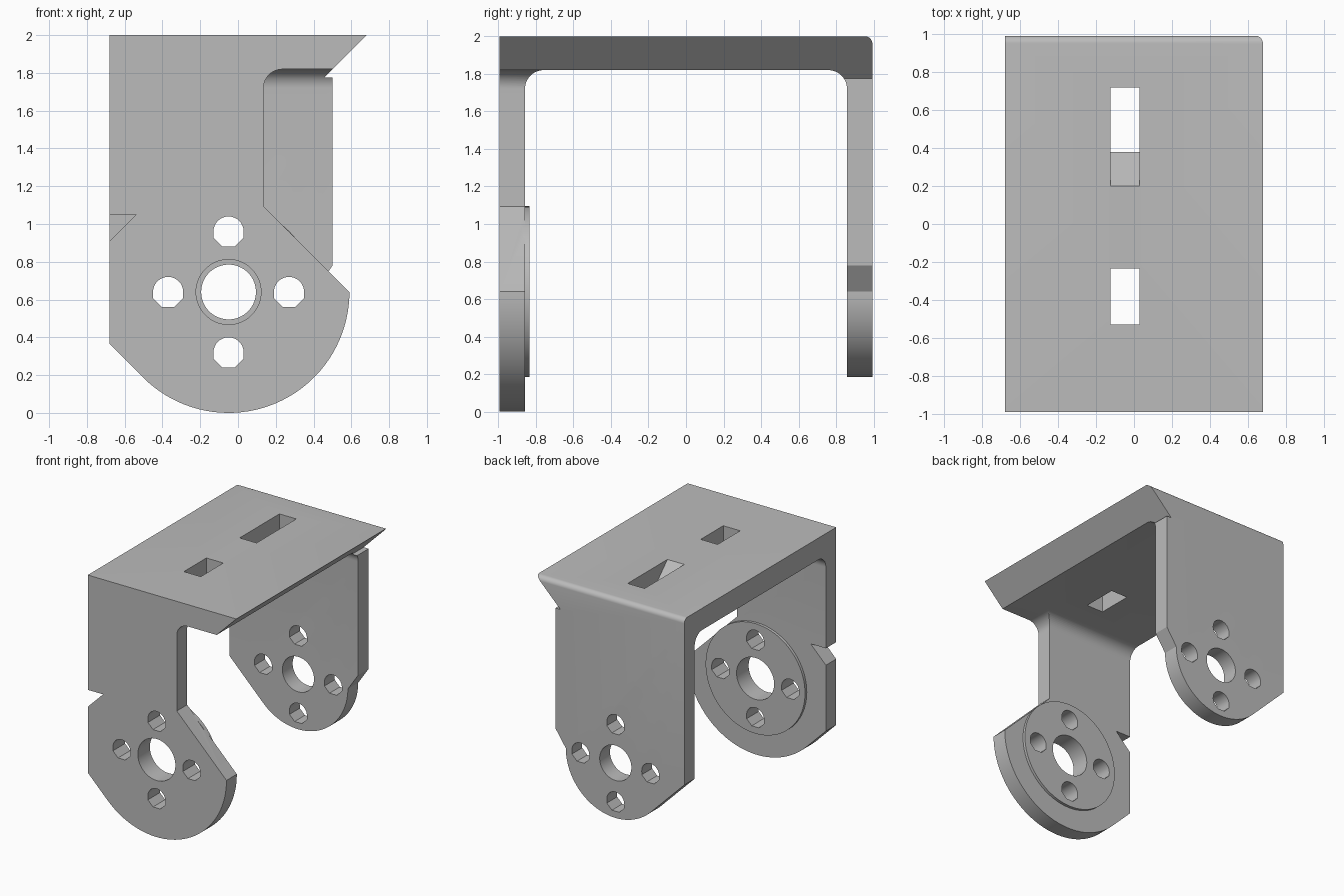
import bpy, bmesh
from math import cos, sin, radians, pi

cube = bpy.data.objects.get("Cube")
if cube:
    bpy.data.objects.remove(cube)

gray = bpy.data.materials.new("light_gray")
gray.use_nodes = True
color = (0.5, 0.5, 0.5, 1)
gray.diffuse_color = color
gray.node_tree.nodes["Principled BSDF"].inputs["Base Color"].default_value = color

CX, CZ = -0.05, 0.64      # hub axis
W, D = 0.68, 0.993        # half width and half depth
TOP, UNDER = 2.0, 1.82
INNER = 0.858             # inner face of both legs


def arc(cx, cy, r, a0, a1, n):
    return [(cx + r * cos(radians(a0 + (a1 - a0) * i / n)),
             cy + r * sin(radians(a0 + (a1 - a0) * i / n))) for i in range(n + 1)]


def circle(r, n=64):
    return arc(CX, CZ, r, 0, 360, n)[:-1]


def prism(name, points, lo, hi, axis="y"):
    """Extrude an outline: (x, z) along y, or (y, z) along x."""
    bm = bmesh.new()
    place = (lambda a, b: (a, lo, b)) if axis == "y" else (lambda a, b: (lo, a, b))
    face = bm.faces.new([bm.verts.new(place(*p)) for p in points])
    new = bmesh.ops.extrude_face_region(bm, geom=[face])["geom"]
    step = (0, hi - lo, 0) if axis == "y" else (hi - lo, 0, 0)
    bmesh.ops.translate(bm, vec=step, verts=[v for v in new if isinstance(v, bmesh.types.BMVert)])
    bmesh.ops.recalc_face_normals(bm, faces=bm.faces)
    mesh = bpy.data.meshes.new(name)
    bm.to_mesh(mesh)
    bm.free()
    mesh.materials.append(gray)
    ob = bpy.data.objects.new(name, mesh)
    bpy.context.collection.objects.link(ob)
    return ob


def combine(body, tool, operation="DIFFERENCE"):
    tool.hide_render = True
    mod = body.modifiers.new("combine", "BOOLEAN")
    mod.operation, mod.solver, mod.object = operation, "EXACT", tool
    bpy.context.view_layer.objects.active = body
    bpy.ops.object.modifier_apply(modifier=mod.name)
    bpy.data.objects.remove(tool)


# U-shaped body: rounded inside corners, small round on the rear top edge
f = 0.1
profile = [(-D, 0), (-D, TOP)]
profile += arc(D - 0.04, TOP - 0.04, 0.04, 90, 0, 8)
profile += [(D, 0), (INNER, 0)]
profile += arc(INNER - f, UNDER - f, f, 0, 90, 12)
profile += arc(-INNER + f, UNDER - f, f, 90, 180, 12)
profile += [(-INNER, 0)]
body = prism("u_bracket", profile, -W, W, "x")

# Sloped underside on the right edge of the top plate
combine(body, prism("edge_chamfer_cutter", [(0.72, 2.04), (0.455, 1.775), (0.9, 1.775)], -1.1, 1.1))

# Front leg outline: side opening, slanted shoulder, large round foot
front = [(0.9, UNDER - 0.0005)]
front += arc(0.235, UNDER - 0.1005, 0.1, 90, 180, 12)
front += [(0.135, 1.093)] + arc(CX, CZ, 0.64, 0, -135, 40)
front += [(-0.9, 0.585), (-0.9, -0.2), (0.9, -0.2)]
combine(body, prism("front_leg_cutter", front, -1.1, -0.7))

# Rear leg outline: straight edge, short taper, smaller round foot
rear = [(0.9, 1.8), (0.5, 1.8), (0.5, 0.78)] + arc(CX, CZ, 0.455, 0, -135, 40)
rear += [(-0.9, 0.846), (-0.9, -0.2), (0.9, -0.2)]
combine(body, prism("rear_leg_cutter", rear, 0.7, 1.1))

# Notch in the side of the front leg
combine(body, prism("notch_cutter", [(-0.9, 1.05), (-0.54, 1.05), (-0.9, 0.69)], -1.1, -0.7))

# Raised round pad on the inside of the front leg
combine(body, prism("round_pad", circle(0.455, 80), -INNER - 0.01, -0.835), "UNION")

# Centre holes
combine(body, prism("front_hub_cutter", circle(0.172), -1.1, -0.7))
combine(body, prism("rear_hub_cutter", circle(0.145), 0.7, 1.1))

# Screw holes: round above, faceted below
for k in range(4):
    hx, hz = CX + 0.32 * cos(k * pi / 2), CZ + 0.32 * sin(k * pi / 2)
    hole = arc(hx, hz, 0.08, 0, 180, 16) + arc(hx, hz, 0.086, 202.5, 337.5, 3)
    combine(body, prism("screw_hole_cutter", hole, -1.1, 1.1))

# Slots in the top plate, the rear one with a ramped end
slots = ([(-0.53, 1.7), (-0.235, 1.7), (-0.235, 2.1), (-0.53, 2.1)],
         [(0.1, 2.1), (0.5, 1.7), (0.72, 1.7), (0.72, 2.1)])
for outline in slots:
    combine(body, prism("slot_cutter", outline, -0.125, 0.03, "x"))

bpy.ops.object.select_all(action="DESELECT")
body.select_set(True)
bpy.context.view_layer.objects.active = body
bpy.ops.object.shade_smooth_by_angle(angle=radians(30))
